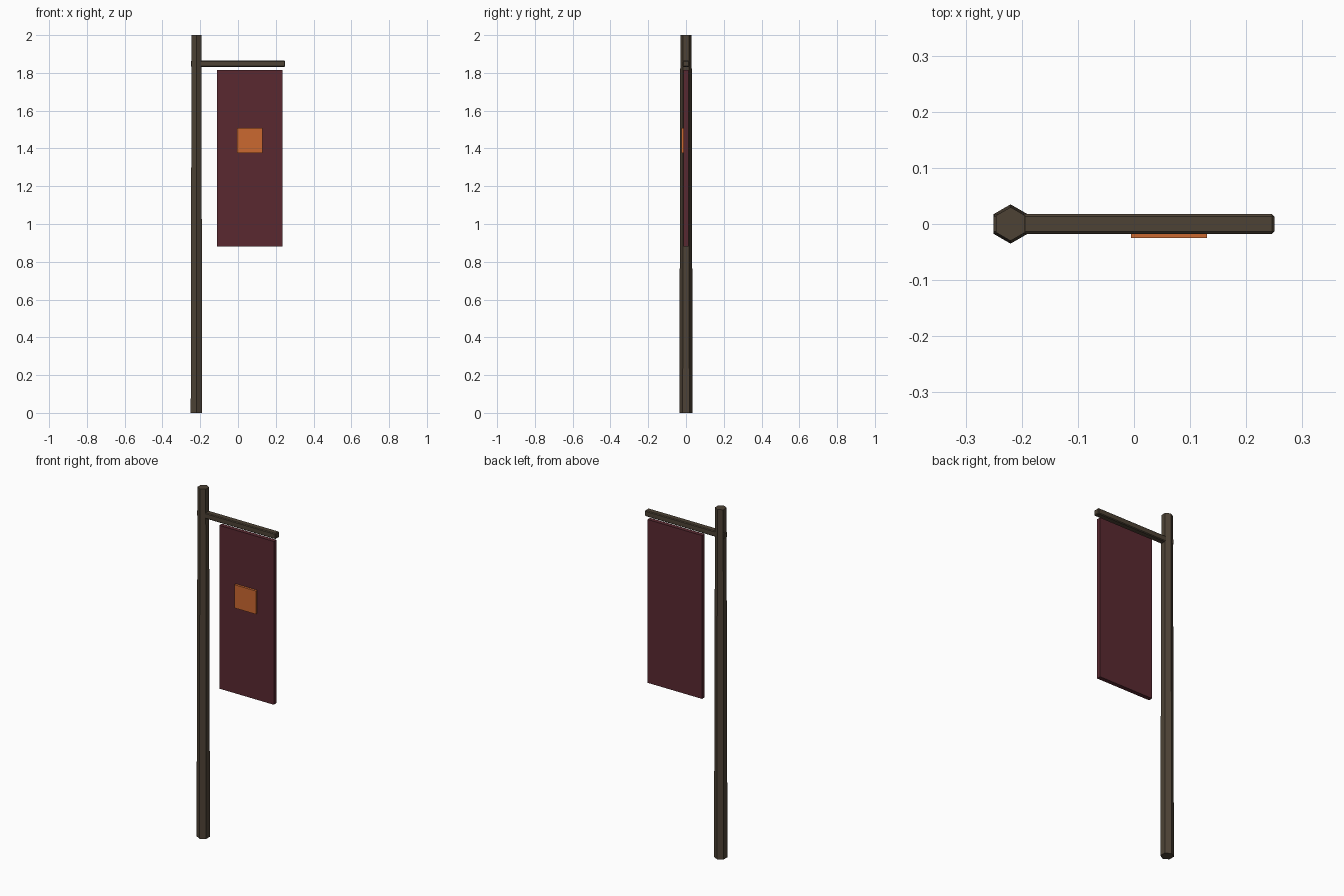
import bpy
import math

if "Cube" in bpy.data.objects:
    bpy.data.objects.remove(bpy.data.objects["Cube"])


def material(name, rgb):
    m = bpy.data.materials.new(name)
    m.diffuse_color = (*rgb, 1)
    m.use_nodes = True
    m.node_tree.nodes["Principled BSDF"].inputs["Base Color"].default_value = m.diffuse_color
    return m


wood = material("dark_wood", (0.075, 0.055, 0.036))
cloth = material("red_cloth", (0.10, 0.022, 0.030))
orange = material("orange_patch", (0.60, 0.14, 0.03))


def box(name, lo, hi, mat, bevel=0.0):
    bpy.ops.mesh.primitive_cube_add(
        size=1, location=[(a + b) / 2 for a, b in zip(lo, hi)])
    ob = bpy.context.object
    ob.name = name
    ob.scale = [b - a for a, b in zip(lo, hi)]
    bpy.ops.object.transform_apply(location=False, rotation=False, scale=True)
    ob.data.materials.append(mat)
    if bevel:
        mod = ob.modifiers.new("edge_bevel", 'BEVEL')
        mod.width = bevel
        mod.segments = 1
    return ob


# tapered six-sided pole, corners facing front and back
bpy.ops.mesh.primitive_cone_add(vertices=6, radius1=0.035, radius2=0.030,
                                depth=2, location=(-0.22, 0, 1))
pole = bpy.context.object
pole.name = "pole"
pole.data.materials.append(wood)

# cross arm running through the pole
box("cross_arm", (-0.25, -0.0175, 1.832), (0.25, 0.0175, 1.865), wood, 0.004)

# hanging banner with a square patch on its front
box("banner", (-0.11, -0.012, 0.88), (0.235, 0.012, 1.815), cloth)
box("banner_patch", (-0.005, -0.025, 1.375), (0.13, -0.008, 1.508), orange)
